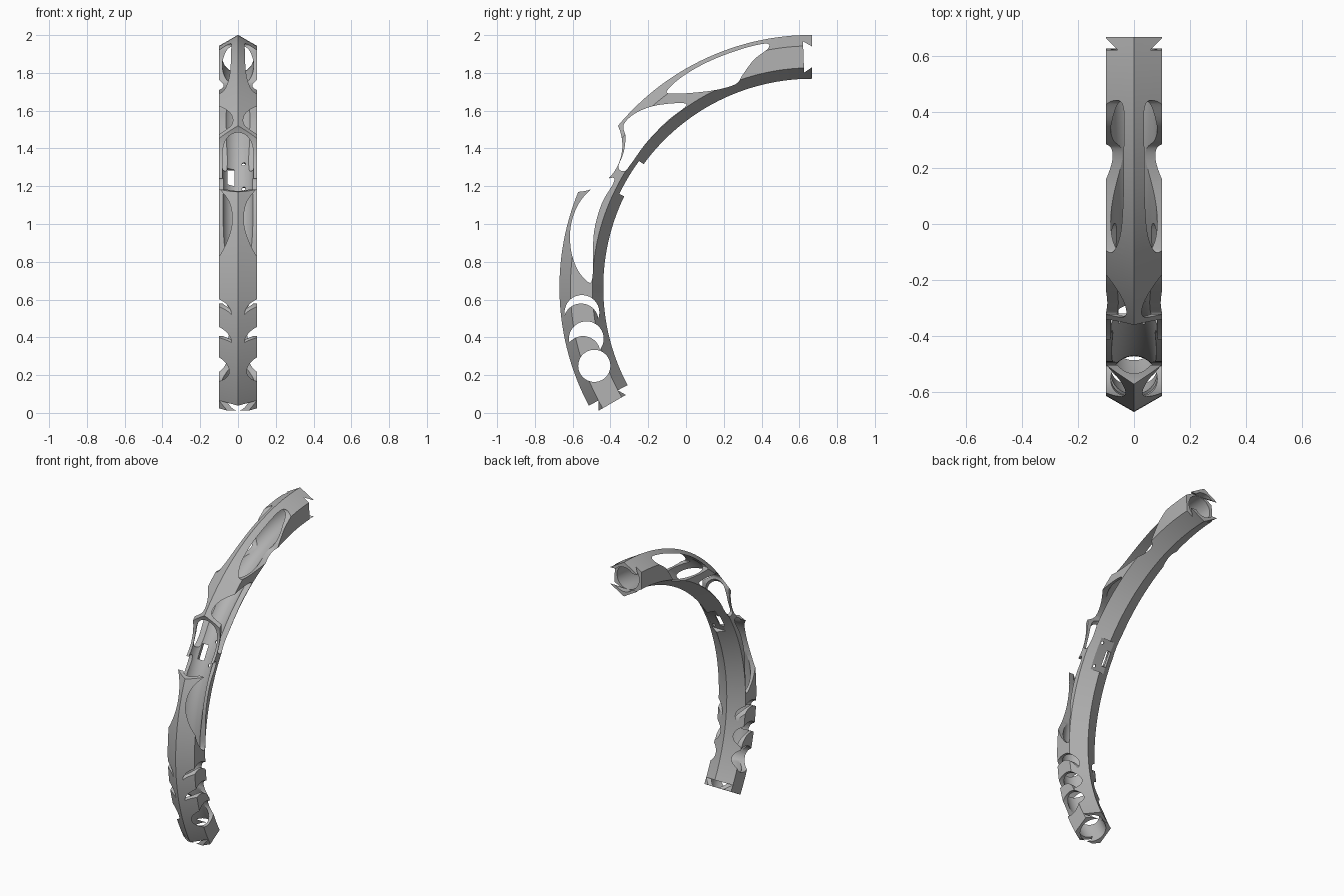
import bpy, bmesh, math
from mathutils import Vector, Matrix

cube = bpy.data.objects.get("Cube")
if cube:
    bpy.data.objects.remove(cube, do_unlink=True)

CY, CZ, RING = 0.667, 0.664, 1.221    # arc centre and radius of the tube axis
HEX, BORE = 0.116, 0.083


def polar(r, deg):
    a = math.radians(deg)
    return (CY - r * math.cos(a), CZ + r * math.sin(a))


def make_object(name, bm):
    bmesh.ops.recalc_face_normals(bm, faces=bm.faces)
    mesh = bpy.data.meshes.new(name)
    bm.to_mesh(mesh)
    bm.free()
    ob = bpy.data.objects.new(name, mesh)
    bpy.context.collection.objects.link(ob)
    return ob


def sweep(name, radius, sides, start, end, steps):
    """Sweep a regular polygon along the arc and cap both ends."""
    bm = bmesh.new()
    rings = []
    for i in range(steps + 1):
        deg = start + (end - start) * i / steps
        ring = []
        for k in range(sides):
            a = 2 * math.pi * k / sides
            y, z = polar(RING + radius * math.cos(a), deg)
            ring.append(bm.verts.new((radius * math.sin(a), y, z)))
        rings.append(ring)
    for a, b in zip(rings, rings[1:]):
        for k in range(sides):
            n = (k + 1) % sides
            bm.faces.new((a[k], a[n], b[n], b[k]))
    bm.faces.new(rings[0])
    bm.faces.new(rings[-1])
    return make_object(name, bm)


def prism(points, half=0.2):
    """Side-profile cutter running straight across the tube."""
    bm = bmesh.new()
    face = bm.faces.new([bm.verts.new((-half, y, z)) for y, z in points])
    moved = bmesh.ops.extrude_face_region(bm, geom=[face])["geom"]
    bmesh.ops.translate(bm, vec=(2 * half, 0, 0),
                        verts=[v for v in moved if isinstance(v, bmesh.types.BMVert)])
    return make_object("cutter", bm)


def smooth_loop(points, steps=7):
    """Closed curve through a few points."""
    p = [Vector(q) for q in points]
    n = len(p)
    out = []
    for i in range(n):
        a, b, c, d = p[i - 1], p[i], p[(i + 1) % n], p[(i + 2) % n]
        for s in range(steps):
            t = s / steps
            out.append(tuple(0.5 * (2 * b + (c - a) * t + (2 * a - 5 * b + 4 * c - d) * t * t
                                    + (3 * b - a - 3 * c + d) * t ** 3)))
    return out


def circle(cy, cz, r, n=64):
    return [(cy + r * math.cos(2 * math.pi * i / n), cz + r * math.sin(2 * math.pi * i / n))
            for i in range(n)]


def crescent(deg, r, shift, n=32):
    """Moon shape with its full side facing up the arc."""
    c = Vector(polar(RING + 0.004, deg))
    a = math.radians(deg)
    across, along = Vector((math.cos(a), math.sin(a))), Vector((-math.sin(a), math.cos(a)))
    a0 = math.asin(shift / (2 * r))
    outer = [-a0 + (math.pi + 2 * a0) * i / n for i in range(n + 1)]
    inner = [math.pi - a0 - (math.pi - 2 * a0) * i / n for i in range(1, n)]
    pts = [c + across * r * math.cos(t) + along * r * math.sin(t) for t in outer]
    pts += [c + across * r * math.cos(t) + along * (r * math.sin(t) - shift) for t in inner]
    return [tuple(p) for p in pts]


def radial_cutter(deg, x, width, length, sides):
    """Small hole through the inner wall, pointing at the arc centre."""
    bm = bmesh.new()
    y, z = polar(1.12, deg)
    place = Matrix.Translation((x, y, z)) @ Matrix.Rotation(math.radians(-90 + deg), 4, 'X').inverted()
    if sides == 4:
        bmesh.ops.create_cube(bm, size=1, matrix=place @ Matrix.Diagonal((width, length, 0.1, 1)))
    else:
        bmesh.ops.create_cone(bm, cap_ends=True, segments=sides, radius1=width / 2,
                              radius2=width / 2, depth=0.1, matrix=place)
    return make_object("cutter", bm)


# Hexagonal arched tube
body = sweep("arched_hex_tube", HEX, 6, -30, 90, 96)
cutters = [sweep("cutter", BORE, 40, -33, 93, 100)]

# Round hole and two crescents near the foot
cutters.append(prism(circle(*polar(RING + 0.004, -19.8), 0.085)))
cutters.append(prism(crescent(-12.8, 0.092, 0.08)))
cutters.append(prism(crescent(-6.2, 0.092, 0.045)))

# Flowing side windows
windows = [
    [(-0.515, 0.69), (-0.575, 0.76), (-0.61, 0.87), (-0.608, 1.0), (-0.56, 1.12),
     (-0.47, 1.21), (-0.39, 1.245), (-0.385, 1.215), (-0.445, 1.11), (-0.485, 0.97),
     (-0.493, 0.83), (-0.495, 0.72)],
    [(-0.33, 1.525), (-0.27, 1.585), (-0.17, 1.625), (-0.04, 1.64), (0.0, 1.625),
     (-0.1, 1.545), (-0.21, 1.43), (-0.29, 1.32), (-0.325, 1.28), (-0.358, 1.3),
     (-0.33, 1.38), (-0.32, 1.46)],
    [(-0.1, 1.705), (-0.02, 1.78), (0.12, 1.86), (0.29, 1.925), (0.42, 1.955),
     (0.435, 1.93), (0.36, 1.87), (0.3, 1.79), (0.265, 1.742), (0.17, 1.712),
     (0.04, 1.695), (-0.07, 1.69)],
]
cutters += [prism(smooth_loop(w)) for w in windows]

# Round scoop opening the outer face
cutters.append(prism(circle(-0.583, 1.416, 0.246, 96)))

# Shallow pocket on the inner face, with a slot and screw holes
pocket = [polar(1.134, 25.9 + 10.3 * i / 8) for i in range(9)]
cutters.append(prism(pocket + [polar(1.05, 36.2), polar(1.05, 25.9)]))
cutters.append(radial_cutter(30.6, -0.037, 0.036, 0.1, 4))
for deg, x in ((34.8, 0.03), (27.2, 0.03)):
    cutters.append(radial_cutter(deg, x, 0.02, 0.02, 16))

# Dovetail socket at the top end
tip, root, deep = 0.058, 0.083, 2.1
cutters.append(prism([polar(RING - tip + 0.003, 90), polar(RING - root, 90 - deep),
                      polar(RING + root, 90 - deep), polar(RING + tip - 0.003, 90),
                      polar(RING + tip - 0.003, 93), polar(RING - tip + 0.003, 93)]))

# Matching dovetail tongue at the foot
for side in (-1, 1):
    cutters.append(prism([polar(RING + side * tip, -30 + deep), polar(RING + side * 0.2, -30 + deep),
                          polar(RING + side * 0.2, -32), polar(RING + side * root, -32),
                          polar(RING + side * root, -30)]))

# Carve everything out of the tube
for cutter in cutters:
    cutter.hide_render = True
    mod = body.modifiers.new("carve", 'BOOLEAN')
    mod.operation, mod.solver, mod.object = 'DIFFERENCE', 'EXACT', cutter
    graph = bpy.context.evaluated_depsgraph_get()
    carved = bpy.data.meshes.new_from_object(body.evaluated_get(graph))
    body.modifiers.clear()
    body.data = carved
    bpy.data.objects.remove(cutter, do_unlink=True)

# Plain grey finish
grey = bpy.data.materials.new("plain_grey")
grey.use_nodes = True
colour = (0.45, 0.45, 0.45, 1)
grey.diffuse_color = colour
grey.node_tree.nodes["Principled BSDF"].inputs["Base Color"].default_value = colour
body.data.materials.clear()
body.data.materials.append(grey)

bpy.ops.object.select_all(action='DESELECT')
body.select_set(True)
bpy.context.view_layer.objects.active = body
bpy.ops.object.shade_smooth_by_angle(angle=math.radians(25))
